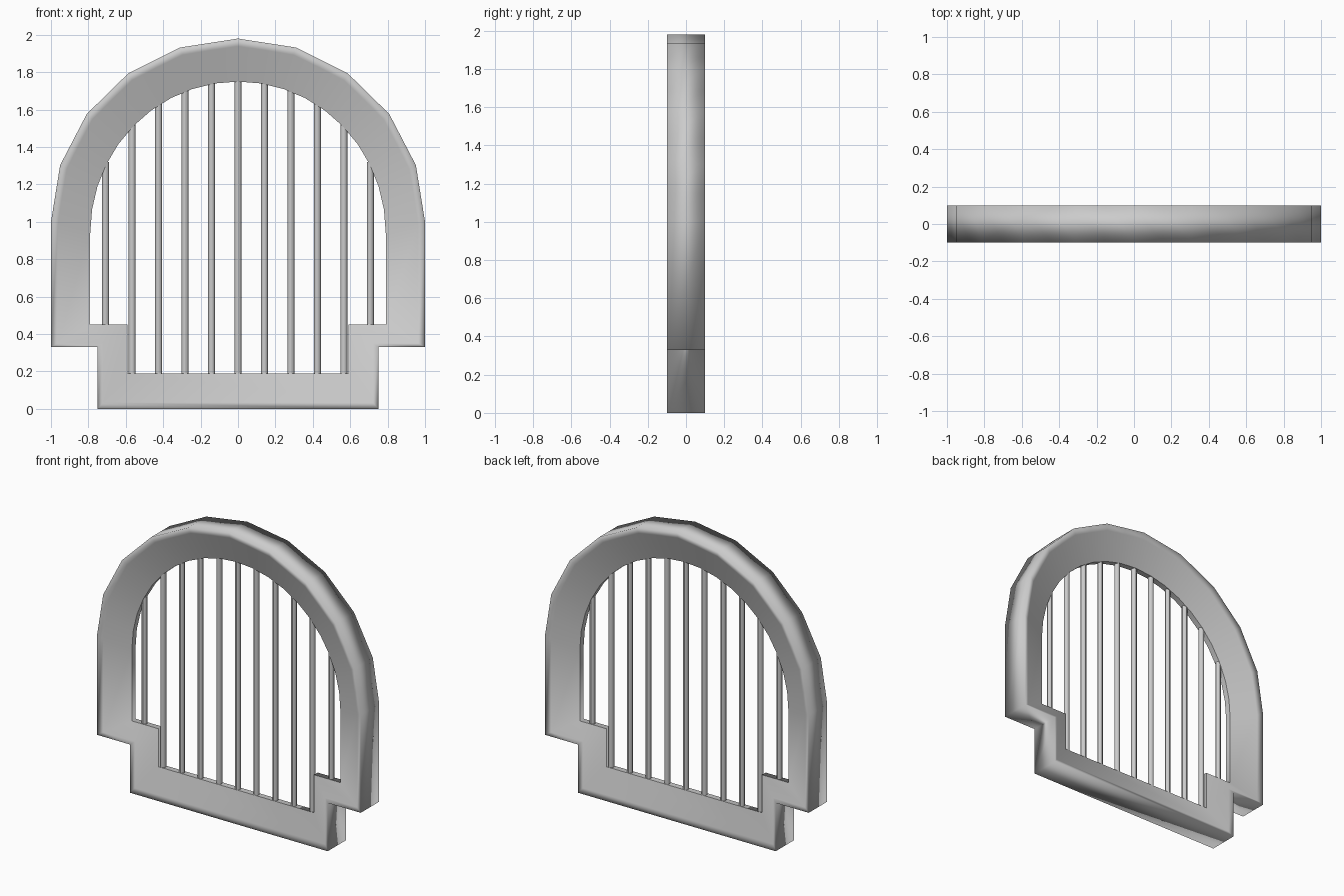
import bpy, bmesh, math

if "Cube" in bpy.data.objects:
    bpy.data.objects.remove(bpy.data.objects["Cube"])

HALF_DEPTH = 0.1    # outer rim
INNER_DEPTH = 0.02  # thin inner rim
SEGS = 20  # inner arch segments over the half circle; outer arch has half as many


def ellipse(a, cz, rx, rz):
    return (rx * math.cos(a), cz + rz * math.sin(a))


def outer_arch(i):
    # coarse outer polygon: odd steps are chord midpoints
    p = ellipse(math.pi * (i // 2 * 2) / SEGS, 1.0, 1.0, 0.98)
    q = ellipse(math.pi * ((i + 1) // 2 * 2) / SEGS, 1.0, 1.0, 0.98)
    return ((p[0] + q[0]) / 2, (p[1] + q[1]) / 2)


def inner_arch(i):
    return ellipse(math.pi * i / SEGS, 0.94, 0.79, 0.81)


# Paired outer and inner outlines, counter-clockwise seen from the front
step_out = [(0.75, 0), (0.75, 0.33), (1.0, 0.33)]
step_in = [(0.59, 0.19), (0.59, 0.45), (0.79, 0.45)]


def outline(step, arch):
    return (step + [arch(i) for i in range(SEGS + 1)]
            + [(-x, z) for x, z in reversed(step)])


outer = outline(step_out, outer_arch)
inner = outline(step_in, inner_arch)


def ring(bm, t, side):
    """Loop at fraction t from the outer outline to the inner one."""
    y = side * (HALF_DEPTH + (INNER_DEPTH - HALF_DEPTH) * t)
    return [bm.verts.new((a[0] + (b[0] - a[0]) * t, y, a[1] + (b[1] - a[1]) * t))
            for a, b in zip(outer, inner)]


# Stepped arch frame: section tapers from a deep outer rim to a thin inner rim
bm = bmesh.new()
rings = [ring(bm, t, s) for t, s in
         ((0, -1), (0, 1), (0.18, 1), (1, 1), (1, -1), (0.18, -1))]
n = len(outer)
for r in range(6):
    a, b = rings[r], rings[(r + 1) % 6]
    for i in range(n):
        j = (i + 1) % n
        bm.faces.new((a[i], a[j], b[j], b[i])).smooth = True
# keep the thin inner rim crisp
for r in (3, 4):
    for i in range(n):
        bm.edges.get((rings[r][i], rings[r][(i + 1) % n])).smooth = False
bmesh.ops.recalc_face_normals(bm, faces=bm.faces)
mesh = bpy.data.meshes.new("arch_frame")
bm.to_mesh(mesh)
bm.free()
bpy.context.collection.objects.link(bpy.data.objects.new("arch_frame", mesh))

# Vertical bars, ends slightly sunk into the frame
for k in range(-5, 6):
    x = k * 0.1415
    bottom = 0.44 if abs(k) == 5 else 0.18
    top = 0.94 + 0.81 * math.sqrt(1 - (x / 0.79) ** 2) + 0.02
    bpy.ops.mesh.primitive_cylinder_add(
        vertices=12, radius=0.0185, depth=top - bottom,
        location=(x, 0, (top + bottom) / 2))
    bar = bpy.context.object
    bar.name = f"bar_{k + 6}"
    bpy.ops.object.shade_smooth_by_angle()
